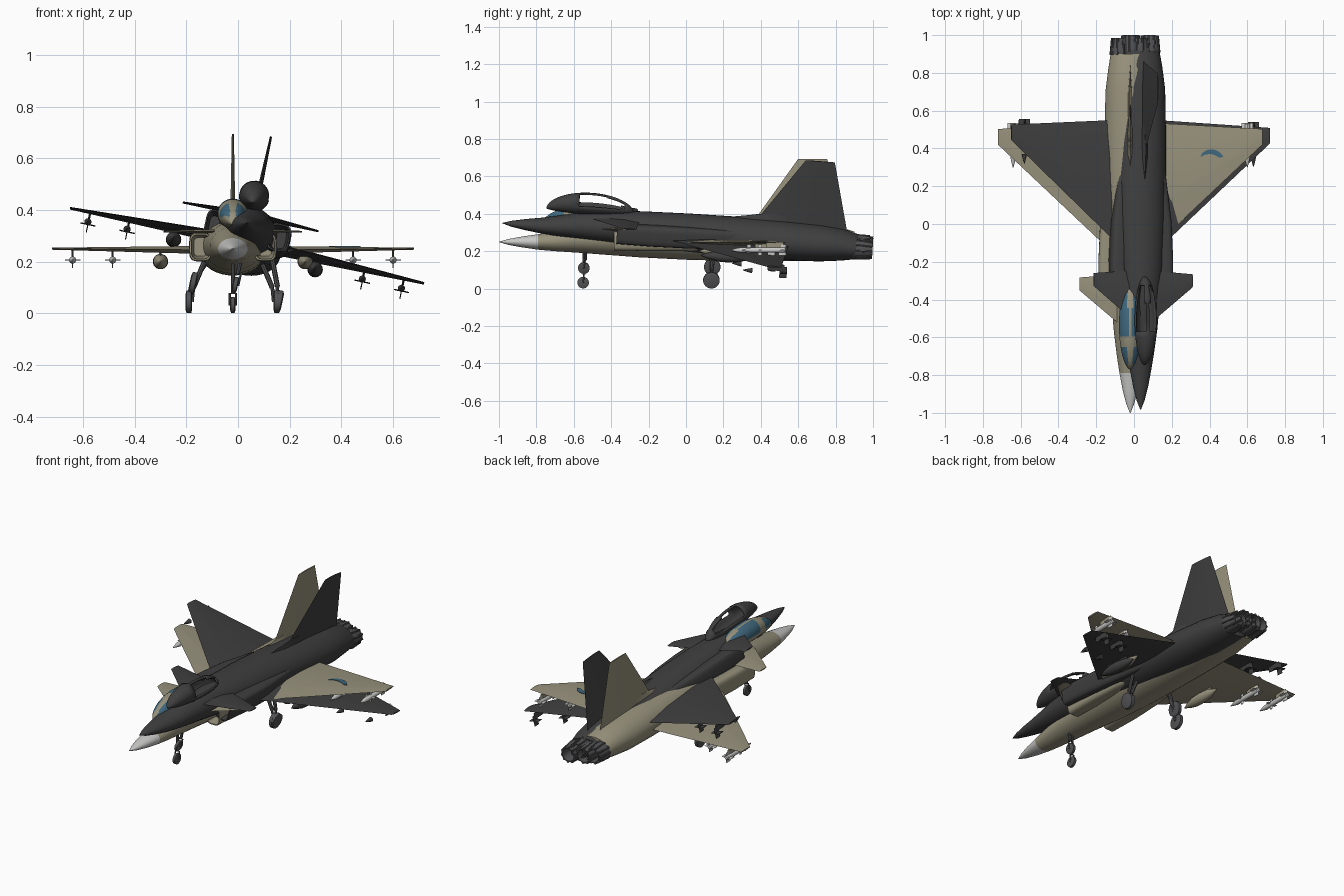
import bpy, bmesh, math
from mathutils import Matrix, Vector

if "Cube" in bpy.data.objects:
    bpy.data.objects.remove(bpy.data.objects["Cube"])


def material(name, rgb):
    m = bpy.data.materials.new(name)
    m.diffuse_color = (*rgb, 1)
    m.use_nodes = True
    m.node_tree.nodes["Principled BSDF"].inputs["Base Color"].default_value = m.diffuse_color
    return m


TAN = material("tan_paint", (0.31, 0.285, 0.20))
DARK = material("charcoal_paint", (0.05, 0.05, 0.05))
WHITE = material("light_grey", (0.58, 0.58, 0.57))
BLUE = material("blue_glass", (0.05, 0.14, 0.21))
METAL = material("gunmetal", (0.085, 0.085, 0.09))

POSE = Matrix()          # placement of the jet being built


def finish(name, bm, mats):
    bmesh.ops.recalc_face_normals(bm, faces=bm.faces)
    me = bpy.data.meshes.new(name)
    bm.to_mesh(me)
    bm.free()
    for m in mats:
        me.materials.append(m)
    ob = bpy.data.objects.new(name, me)
    ob.matrix_world = POSE
    bpy.context.collection.objects.link(ob)
    return ob


def loft(name, rings, mats, rule=None, caps=True, keep=None):
    """Skin a list of equal-length point rings; rule picks a face's material."""
    bm = bmesh.new()
    vs = [[bm.verts.new(p) for p in r] for r in rings]
    n = len(rings[0])
    for a, b in zip(vs, vs[1:]):
        for i in range(n):
            j = (i + 1) % n
            bm.faces.new((a[i], a[j], b[j], b[i]))
    if caps:
        bm.faces.new(vs[0])
        bm.faces.new(vs[-1])
    for f in bm.faces:
        if rule:
            f.material_index = rule(f.calc_center_median())
    bmesh.ops.recalc_face_normals(bm, faces=bm.faces)
    if keep:
        bad = [f for f in bm.faces if not keep(f.calc_center_median())]
        bmesh.ops.delete(bm, geom=bad, context='FACES')
    return finish(name, bm, mats)


def oval(y, cx, cz, rx, rz, n=24, p=1.0):
    out = []
    for i in range(n):
        a = 2 * math.pi * (i + 0.5) / n
        c, s = math.cos(a), math.sin(a)
        out.append((cx + rx * math.copysign(abs(c) ** p, c), y,
                    cz + rz * math.copysign(abs(s) ** p, s)))
    return out


def lathe(name, profile, centre, mats, axis='y', n=16, rule=None, caps=True):
    c = Vector(centre)
    rings = []
    for t, r in profile:
        ring = oval(t, 0, 0, r, r, n)
        if axis == 'x':
            ring = [(y, x, z) for x, y, z in ring]
        rings.append([c + Vector(v) for v in ring])
    return loft(name, rings, mats, rule, caps)


def strut(name, a, b, r, mat):
    a, b = Vector(a), Vector(b)
    q = (b - a).to_track_quat('Z', 'Y')
    circle = [q @ Vector((r * math.cos(k * math.pi / 4), r * math.sin(k * math.pi / 4), 0))
              for k in range(8)]
    loft(name, [[a + v for v in circle], [b + v for v in circle]], [mat])


def foil(le, te, h, up=(0, 0, 1)):
    """Six-point aerofoil section from leading to trailing edge."""
    le, te, up = Vector(le), Vector(te), Vector(up) * h
    p, q = le.lerp(te, 0.3), le.lerp(te, 0.7)
    return [le, p + up, q + up, te, q - up, p - up]


def build_jet(body, tail_paint, store, glass, prefix):
    full = glass is not None
    # fuselage: y, half width, bottom, top
    rows = [(-1.0, .002, .249, .251), (-.95, .022, .234, .265), (-.88, .04, .221, .278),
            (-.79, .057, .208, .291), (-.7, .071, .2, .308), (-.58, .086, .192, .334),
            (-.42, .10, .18, .352), (-.25, .118, .167, .358), (0, .13, .154, .361),
            (.25, .134, .147, .36), (.5, .135, .146, .354), (.7, .132, .15, .345),
            (.82, .117, .162, .33), (.9, .104, .175, .305)]
    loft(prefix + "fuselage", [oval(y, 0, (a + b) / 2, w, (b - a) / 2, 32) for y, w, a, b in rows],
         [body, store], (lambda c: 1 if c.y < -.79 else 0) if full else None)

    # canopy: glazed bubble with sill, windscreen hoop and spine
    def frame(c):
        return (c.z < .375 or abs(c.x) < .012 or -.655 < c.y < -.605 or c.y > -.345)
    L = []
    for i in range(25):
        t = -math.cos(math.pi * i / 24)
        r = max(.001, .06 * math.sqrt(1 - t * t) ** 1.1)
        L.append(oval(-.535 + .235 * t, 0, .345 + .04 * math.sin(math.pi * i / 24), r, r * .98, 28))
    can = loft(prefix + "canopy", L, [body, glass or body],
               (lambda c: 0 if frame(c) else 1),
               keep=None if full else (lambda c: frame(c) or c.y < -.655))
    if not full:
        mod = can.modifiers.new("thickness", 'SOLIDIFY')
        mod.thickness = .01

    # vertical fin with dorsal fillet
    up = (1, 0, 0)
    loft(prefix + "fin", [foil((0, .34, .33), (0, .845, .31), .011, up),
                          foil((0, .60, .694), (0, .755, .692), .004, up)], [body])
    loft(prefix + "dorsal_fillet", [foil((0, .16, .352), (0, .6, .34), .016, up),
                                    foil((0, .375, .386), (0, .6, .40), .006, up)], [body])

    for s in (-1, 1):
        side = prefix + ("left_" if s < 0 else "right_")
        # delta wing and canard
        loft(side + "wing", [foil((s * .09, -.155, .245), (s * .09, .537, .245), .016),
                             foil((s * .70, .42, .25), (s * .70, .503, .25), .004)], [body])
        loft(side + "canard", [foil((s * .07, -.52, .318), (s * .07, -.268, .318), .008),
                               foil((s * .268, -.352, .316), (s * .268, -.283, .316), .003)], [body])
        # engine intake with hollow mouth
        intake = [(-.28, .125, .026, .036), (-.385, .125, .036, .047), (-.385, .125, .042, .053),
                  (-.2, .124, .045, .056), (.0, .115, .045, .056), (.28, .085, .04, .05)]
        loft(side + "intake", [oval(y, s * x, .257, a, b, 20, .5) for y, x, a, b in intake], [body])
        # nozzle: petal ring with deep hollow
        lathe(side + "nozzle", [(.86, .05), (.9, .053), (.93, .052), (.985, .043), (.985, .037),
                                (.9, .032)], (s * .052, 0, .238), [tail_paint], n=20)
        for k in range(10):
            a = 2 * math.pi * k / 10
            c, d = math.cos(a), math.sin(a)
            strut(side + "nozzle_petal", (s * .052 + .052 * c, .895, .238 + .052 * d),
                  (s * .052 + .044 * c, .984, .238 + .044 * d), .006, tail_paint)
        # drop tank on pylon
        lathe(side + "drop_tank", [(.07, .002), (.11, .017), (.16, .028), (.22, .03), (.28, .024),
                                   (.34, .003)], (s * .28, 0, .2), [body])
        loft(side + "tank_pylon", [foil((s * .28, .14, .215), (s * .28, .29, .215), .005, up),
                                   foil((s * .28, .12, .245), (s * .28, .3, .245), .005, up)], [body])
        # missiles with cross fins
        for x, y0 in ((.62, .30), (.465, .24)):
            c = (s * x, y0, .206)
            nose = [(0, .002), (.03, .010), (.05, .014)]
            if full:
                lathe(side + "missile", nose + [(.23, .014), (.235, .009)], c, [store], n=12)
            else:
                lathe(side + "missile_nose", nose, c, [store], n=12)
            for k in range(2):
                a = math.radians(90 * k)
                u, w = Vector((math.cos(a), 0, math.sin(a))), Vector((-math.sin(a), 0, math.cos(a)))
                o = Vector(c)
                for t, ln in ((.195, .04), (.085, .022)):
                    if not full and t < .1:
                        continue
                    f0, f1 = o + Vector((0, t, 0)), o + Vector((0, t + ln, 0))
                    loft(side + "missile_fin", [foil(f0 - u * .03, f1 - u * .03, .002, w),
                                                foil(f0 + u * .03, f1 + u * .03, .002, w)], [store])
            yp = y0 + .13
            loft(side + "missile_pylon", [foil((c[0], yp, .214), (c[0], yp + .09, .214), .004, up),
                                          foil((c[0], yp, .248), (c[0], yp + .09, .248), .004, up)],
                 [body])
        # main landing gear
        lathe(side + "main_wheel", [(-.013, .03), (-.009, .044), (.009, .044), (.013, .03)],
              (s * .17, .135, .0445), [METAL], 'x', 20)
        strut(side + "main_leg", (s * .11, .135, .2), (s * .152, .135, .1), .01, METAL)
        strut(side + "main_fork", (s * .152, .135, .105), (s * .158, .135, .045), .007, METAL)

    # nose landing gear
    lathe(prefix + "nose_wheel", [(-.01, .022), (-.007, .031), (.007, .031), (.01, .022)],
          (0, -.55, .032), [METAL], 'x', 20)
    strut(prefix + "nose_leg", (0, -.545, .21), (0, -.545, .075), .008, METAL)
    for s in (-1, 1):
        strut(prefix + "nose_fork", (s * .012, -.545, .078), (s * .012, -.55, .03), .004, METAL)


# upright tan jet
POSE = Matrix.Translation((-.02, 0, 0))
build_jet(TAN, METAL, WHITE, BLUE, "tan_")

# crescent marking on its right wing
outer = [(.43 + .07 * math.cos(a), .325 + .07 * math.sin(a))
         for a in [math.radians(25 + 11 * k) for k in range(11)]]
inner = [(.42 + .075 * math.cos(a), .295 + .075 * math.sin(a))
         for a in [math.radians(130 - 9 * k) for k in range(10)]]
pts = outer + inner
loft("wing_marking", [[(x, y, .254) for x, y in pts], [(x, y, .2605) for x, y in pts]], [BLUE])

# banked charcoal jet, nose up, crossing the first
POSE = (Matrix.Translation((.035, .415, .265)) @ Matrix.Rotation(math.radians(-3.5), 4, 'X')
        @ Matrix.Rotation(math.radians(12), 4, 'Y') @ Matrix.Translation((0, -.4, -.25)))
build_jet(DARK, METAL, DARK, None, "dark_")

# smooth shading with crisp edges
bpy.ops.object.select_all(action='SELECT')
bpy.context.view_layer.objects.active = bpy.data.objects["tan_fuselage"]
bpy.ops.object.shade_smooth_by_angle(angle=math.radians(35))
